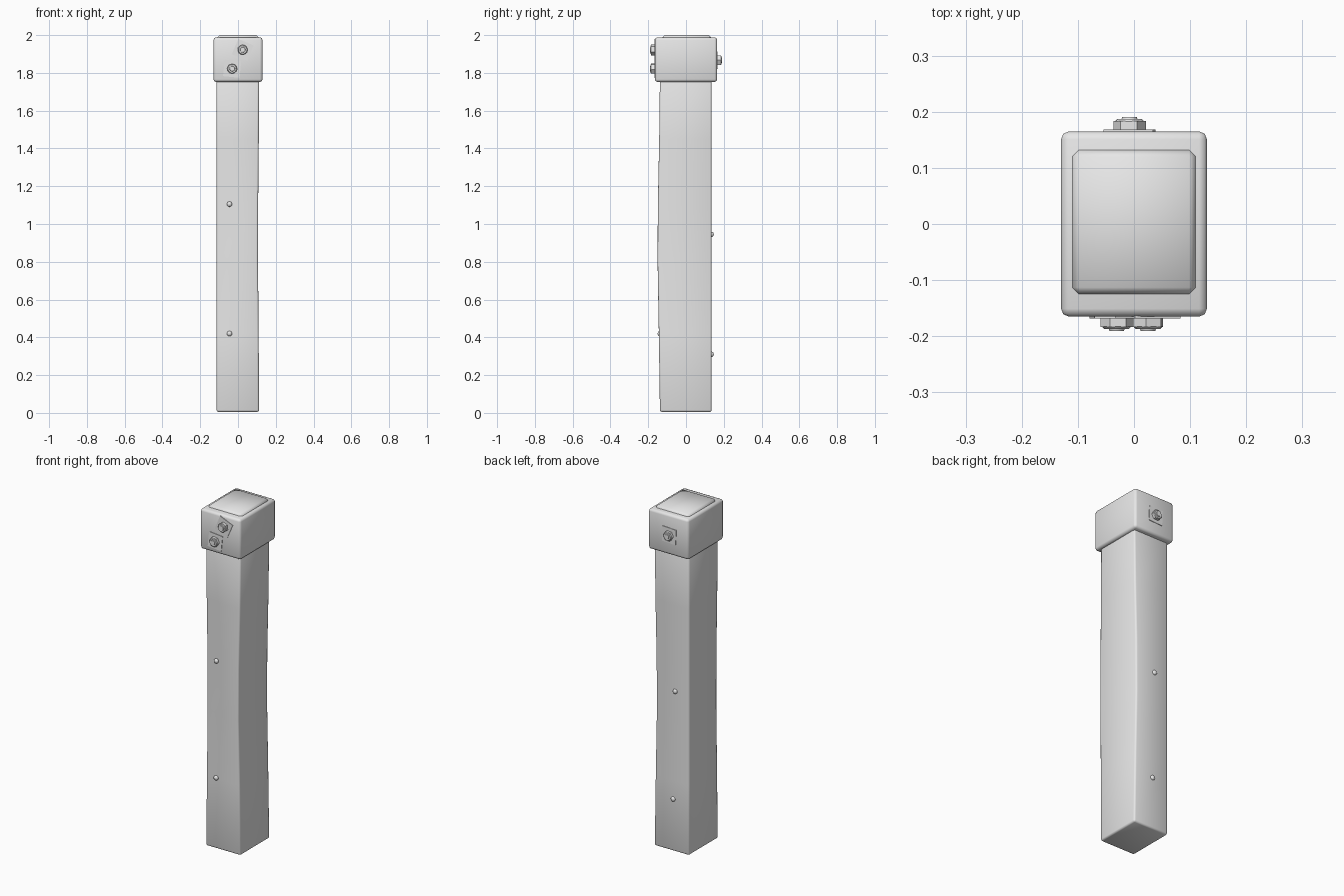
import bpy, bmesh, math
from mathutils import Matrix, Vector

old = bpy.data.objects.get("Cube")
if old:
    bpy.data.objects.remove(old, do_unlink=True)

grey = bpy.data.materials.new("plain_grey")
grey.use_nodes = True
COLOUR = (0.8, 0.8, 0.8, 1)
grey.diffuse_color = COLOUR
grey.node_tree.nodes["Principled BSDF"].inputs["Base Color"].default_value = COLOUR


def finish(name, bm, bevel=0, segments=1, angle=40):
    """Turn a bmesh into a bevelled, smooth-shaded object."""
    bmesh.ops.recalc_face_normals(bm, faces=bm.faces)
    mesh = bpy.data.meshes.new(name)
    bm.to_mesh(mesh)
    bm.free()
    mesh.materials.append(grey)
    ob = bpy.data.objects.new(name, mesh)
    bpy.context.collection.objects.link(ob)
    bpy.ops.object.select_all(action="DESELECT")
    ob.select_set(True)
    bpy.context.view_layer.objects.active = ob
    if bevel:
        mod = ob.modifiers.new("edges", "BEVEL")
        mod.width, mod.segments = bevel, segments
        mod.limit_method, mod.angle_limit = "ANGLE", math.radians(30)
        bpy.ops.object.modifier_apply(modifier=mod.name)
    bpy.ops.object.shade_smooth_by_angle(angle=math.radians(angle))
    return ob


def box(name, lo, hi, bevel, segments=1, angle=60):
    bm = bmesh.new()
    bmesh.ops.create_cube(bm, size=1)
    lo, hi = Vector(lo), Vector(hi)
    for v in bm.verts:
        v.co = (lo + hi) / 2 + v.co * (hi - lo)
    return finish(name, bm, bevel, segments, angle)


# Post: stacked rings whose corners warp gently toward the middle
bm = bmesh.new()
rings = []
for z in (0.005, 0.42, 0.8, 1.1, 1.45, 1.78):
    w = math.sin(math.pi * z / 1.78) ** 2
    corners = ((-0.114, -0.138 + 0.014 * w), (0.112 - 0.006 * w, -0.138 - 0.014 * w),
               (0.112 - 0.014 * w, 0.136), (-0.114, 0.136))
    rings.append([bm.verts.new((x, y, z)) for x, y in corners])
for a, b in zip(rings, rings[1:]):
    for i in range(4):
        j = (i + 1) % 4
        bm.faces.new((a[i], a[j], b[j], b[i]))
bm.faces.new(rings[0])
bm.faces.new(rings[-1])
finish("post", bm, 0.01, 2, 60)

# Cap and its raised top panel
box("cap", (-0.13, -0.165, 1.752), (0.13, 0.165, 1.988), 0.014, 2)
box("cap_panel", (-0.11, -0.125, 1.975), (0.11, 0.132, 2.0), 0.012)


def cylinder(bm, radius, tip, y0, y1, sides):
    """Add a cylinder or cone running along y."""
    m = Matrix.Translation((0, (y0 + y1) / 2, 0)) @ Matrix.Rotation(math.pi / 2, 4, "X")
    bmesh.ops.create_cone(bm, cap_ends=True, segments=sides, radius1=radius,
                          radius2=tip, depth=abs(y1 - y0), matrix=m)


def place(bm, x, y, z, side, turn):
    """Turn a part built facing -y onto the front (-1) or back (1)."""
    bm.transform(Matrix.Translation((x, y, z))
                 @ Matrix.Rotation(math.pi if side > 0 else 0, 4, "Z")
                 @ Matrix.Rotation(turn, 4, "Y"))


# Bolts with square washers
for name, x, z, side, turn in (("front_upper", 0.025, 1.922, -1, 0.4),
                               ("front_lower", -0.031, 1.822, -1, 0.1),
                               ("back", -0.008, 1.867, 1, 0.05)):
    bm = bmesh.new()
    bmesh.ops.create_cube(bm, size=1, matrix=Matrix.Diagonal((0.088, 0.006, 0.088, 1)))
    place(bm, x, side * 0.165, z, side, turn)
    finish(name + "_washer", bm)
    bm = bmesh.new()
    cylinder(bm, 0.029, 0.029, 0, -0.019, 6)
    cylinder(bm, 0.026, 0.022, -0.018, -0.022, 18)
    cylinder(bm, 0.015, 0.013, -0.02, -0.026, 16)
    place(bm, x, side * 0.165, z, side, math.pi / 6 + turn)
    finish(name + "_bolt", bm, angle=30)

# Small domed nail heads
for name, x, y, z, side in (("front_upper", -0.045, -0.137, 1.105, -1),
                            ("front_lower", -0.045, -0.139, 0.42, -1),
                            ("back_upper", -0.025, 0.136, 0.945, 1),
                            ("back_lower", -0.012, 0.136, 0.31, 1)):
    bm = bmesh.new()
    bmesh.ops.create_uvsphere(bm, u_segments=12, v_segments=8, radius=0.014)
    bm.transform(Matrix.Diagonal((1, 0.8, 1, 1)))
    place(bm, x, y, z, side, 0)
    finish(name + "_nail", bm, angle=60)
